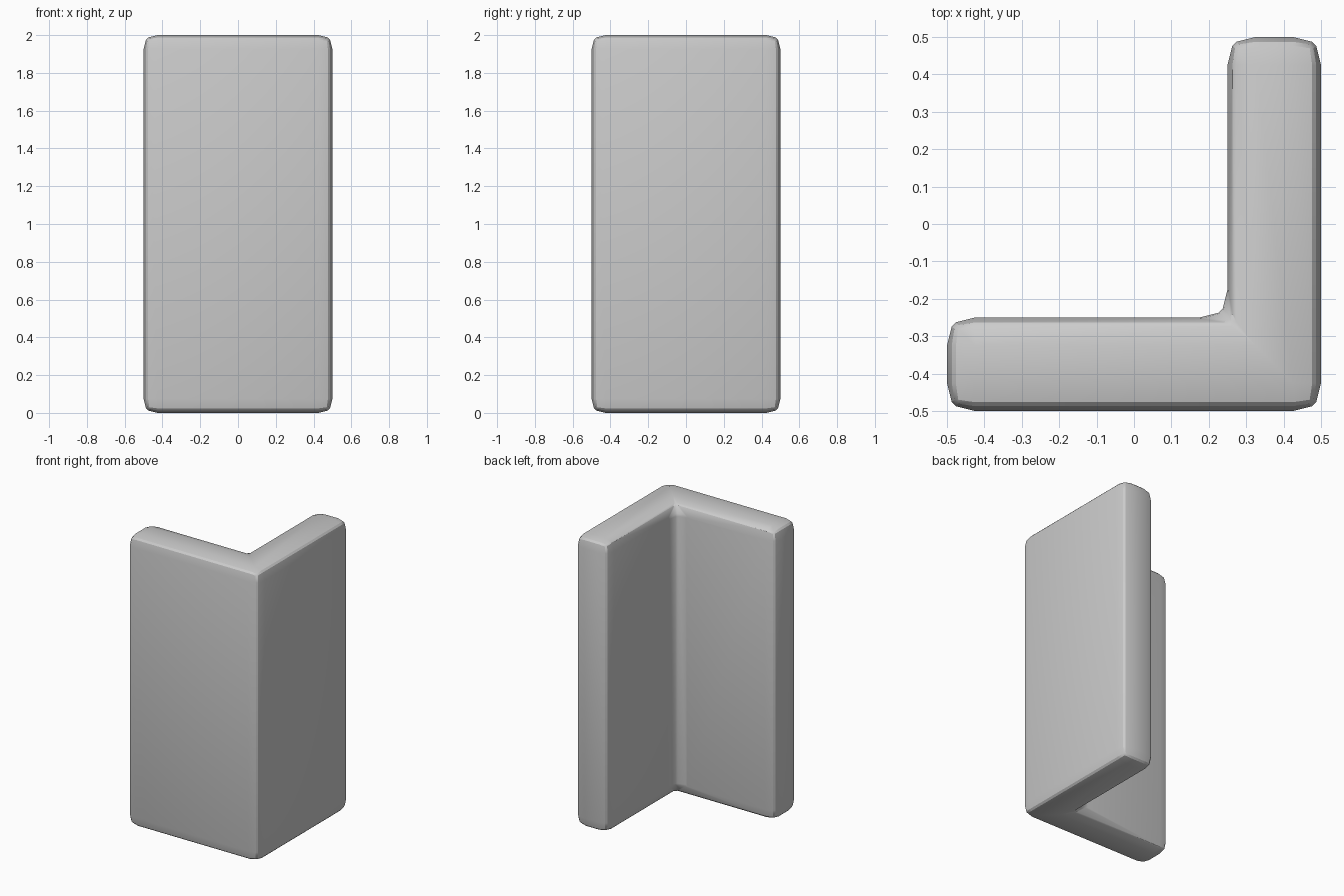
import bpy, bmesh, math

if "Cube" in bpy.data.objects:
    bpy.data.objects.remove(bpy.data.objects["Cube"])

# L-shaped footprint, extruded to full height
outline = [(-0.5, -0.5), (0.5, -0.5), (0.5, 0.5), (0.25, 0.5), (0.25, -0.25), (-0.5, -0.25)]
bm = bmesh.new()
base = bm.faces.new([bm.verts.new((x, y, 0)) for x, y in outline])
ext = bmesh.ops.extrude_face_region(bm, geom=[base], use_keep_orig=True)
top = [v for v in ext["geom"] if isinstance(v, bmesh.types.BMVert)]
bmesh.ops.translate(bm, verts=top, vec=(0, 0, 2))
bmesh.ops.recalc_face_normals(bm, faces=bm.faces)
mesh = bpy.data.meshes.new("corner_wall")
bm.to_mesh(mesh)
bm.free()
wall = bpy.data.objects.new("corner_wall", mesh)
bpy.context.collection.objects.link(wall)


def bevel(name, width, segments, profile):
    m = wall.modifiers.new(name, 'BEVEL')
    m.width, m.segments, m.profile = width, segments, profile
    m.limit_method, m.angle_limit = 'ANGLE', math.radians(30)
    m.use_clamp_overlap = False


# Wide shallow rounding, then a thin chamfer on the remaining crease
bevel("rounding", 0.075, 2, 0.64)
bevel("thin_chamfer", 0.009, 1, 0.5)

bpy.context.view_layer.objects.active = wall
wall.select_set(True)
bpy.ops.object.convert(target='MESH')
bpy.ops.object.shade_smooth_by_angle(angle=math.radians(30))
